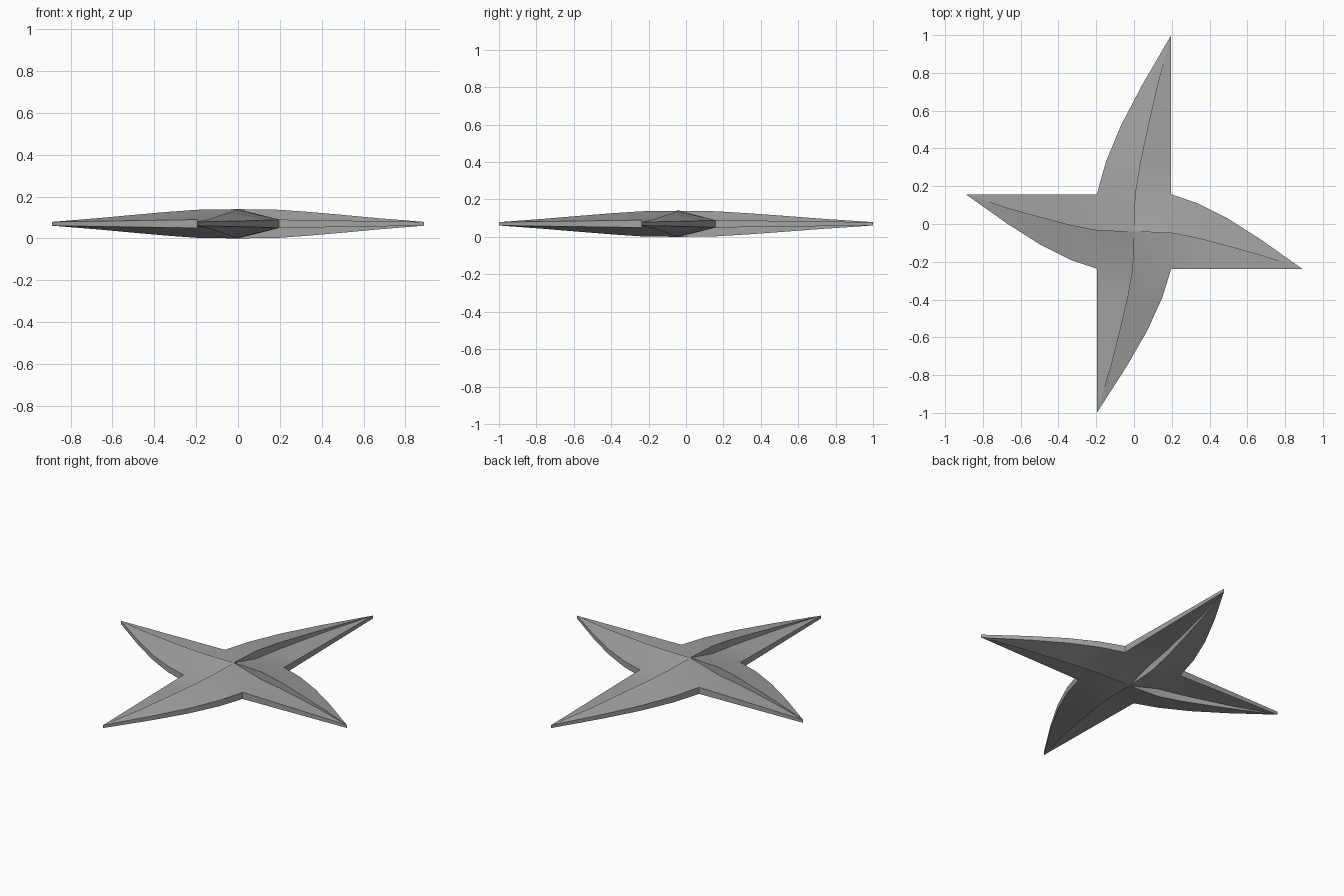
import bpy, bmesh, math

cube = bpy.data.objects.get("Cube")
if cube:
    bpy.data.objects.remove(cube, do_unlink=True)

steel = bpy.data.materials.new("brushed steel grey")
steel.use_nodes = True
colour = (0.36, 0.36, 0.36, 1)
steel.diffuse_color = colour
steel.node_tree.nodes["Principled BSDF"].inputs["Base Color"].default_value = colour

HALF = 0.197             # half width of the central square
MID_Z, CENTRE_Y = 0.07, -0.04
LENGTHS = [1.04, 0.89, 0.96, 0.89]   # back, left-hand, front, right-hand blades

# Blade stations: distance fraction, curved edge, ridge offset, ridge height
STATIONS = [(0, -HALF, 0.008, 0.067), (0.2, -0.15, 0.035, 0.057),
            (0.43, -0.07, 0.077, 0.043), (0.68, 0.04, 0.125, 0.027),
            (1, HALF, HALF, 0.009)]

bm = bmesh.new()


def place(k, u, r, h):
    """Turn a blade point (sideways, outward, height) into model space."""
    for _ in range(k % 4):
        u, r = r, -u
    return (u, r + CENTRE_Y, MID_Z + h)


def face(*points):
    unique = list(dict.fromkeys(tuple(round(c, 5) for c in p) for p in points))
    if len(unique) > 2:
        bm.faces.new([bm.verts.new(p) for p in unique])


def blade_rows(k, side):
    """Cross-sections: curved edge, high ridge, low ridge, straight edge."""
    rows = []
    for t, curve, ridge, high in STATIONS:
        r = HALF + t * (LENGTHS[k % 4] - HALF)
        rim = 0.02 - 0.011 * t
        rows.append([place(k, u, r, side * h) for u, h in
                     ((curve, rim), (ridge, high), (ridge, rim), (HALF, rim))])
    return rows


for k in range(4):
    upper, lower = blade_rows(k, 1), blade_rows(k, -1)
    for side, rows in ((1, upper), (-1, lower)):
        # Sloped curved half, upright ridge step and flat straight half
        for a, b in zip(rows, rows[1:]):
            for i in range(3):
                face(a[i], a[i + 1], b[i + 1], b[i])
        # Hub quarter between this blade and the next one
        hub = place(0, 0, 0, side * 0.07)
        base, neighbour = rows[0], blade_rows(k + 1, side)[0]
        face(hub, base[1], base[2])
        face(hub, base[2], base[3])
        face(hub, base[3], neighbour[1])
    # Thin outer rim
    for (a, b), (c, d) in zip(zip(upper, upper[1:]), zip(lower, lower[1:])):
        for i in (0, 3):
            face(a[i], b[i], d[i], c[i])

bmesh.ops.remove_doubles(bm, verts=bm.verts, dist=0.0002)
bmesh.ops.recalc_face_normals(bm, faces=bm.faces)

mesh = bpy.data.meshes.new("four_bladed_star")
bm.to_mesh(mesh)
bm.free()
mesh.materials.append(steel)
star = bpy.data.objects.new("four_bladed_star", mesh)
bpy.context.collection.objects.link(star)

# Soft blade faces with crisp ridges and rims
bpy.ops.object.select_all(action='DESELECT')
star.select_set(True)
bpy.context.view_layer.objects.active = star
bpy.ops.object.shade_smooth_by_angle(angle=math.radians(30))
